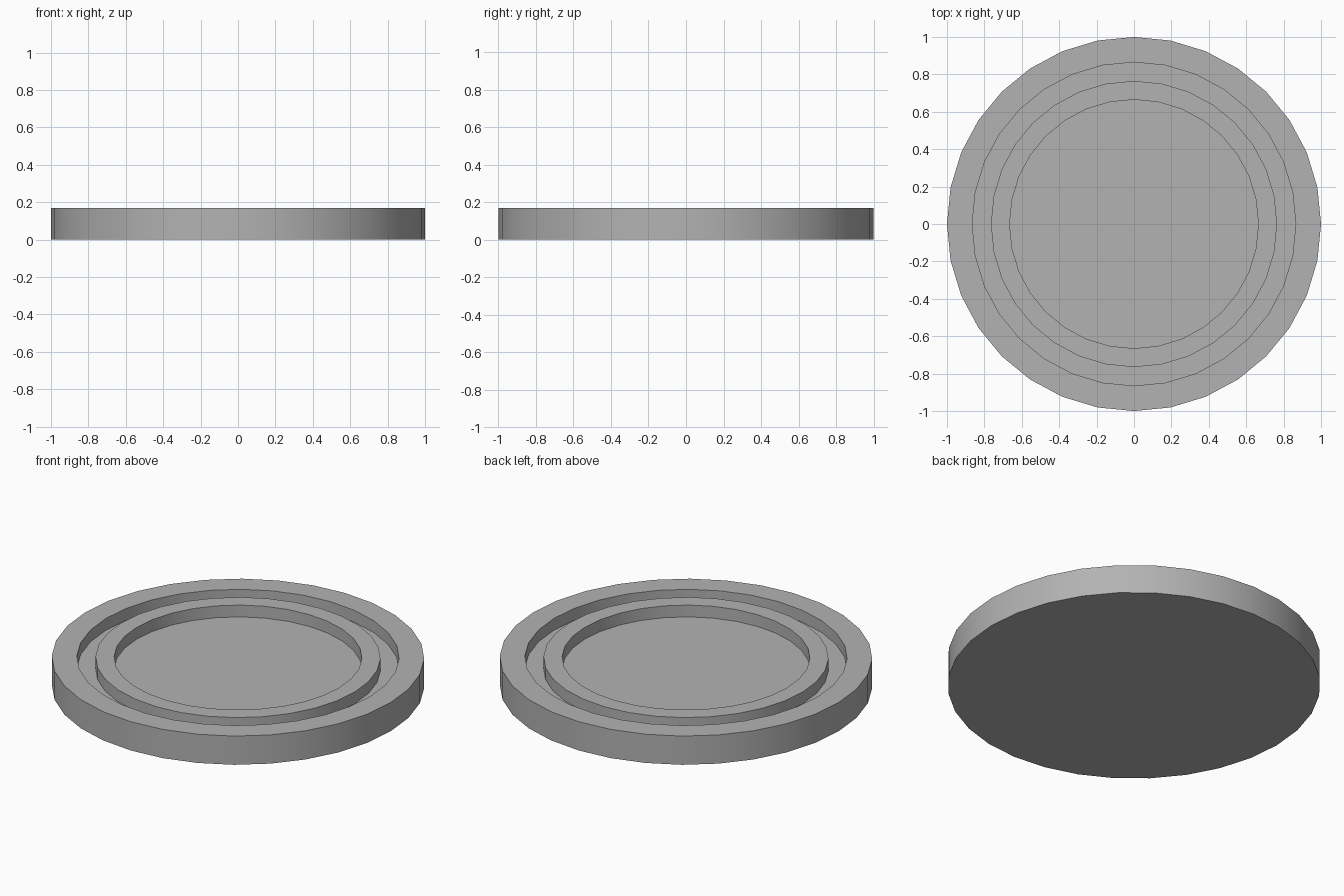
import bpy
import bmesh
import math
from mathutils import Matrix

SIDES = 32
TOP = 0.17
FLOOR = 0.10

cube = bpy.data.objects.get("Cube")
if cube:
    bpy.data.objects.remove(cube, do_unlink=True)

grey = bpy.data.materials.new("stone_grey")
grey.use_nodes = True
colour = (0.45, 0.45, 0.45, 1)
grey.diffuse_color = colour
grey.node_tree.nodes["Principled BSDF"].inputs["Base Color"].default_value = colour


def lathe(name, profile):
    """Spin a radius/height profile around z into a solid."""
    bm = bmesh.new()
    verts = [bm.verts.new((r, 0, z)) for r, z in profile]
    edges = [bm.edges.new(pair) for pair in zip(verts, verts[1:])]
    bmesh.ops.spin(bm, geom=verts + edges, cent=(0, 0, 0), axis=(0, 0, 1),
                   angle=math.tau, steps=SIDES, use_duplicate=False)
    bmesh.ops.remove_doubles(bm, verts=bm.verts, dist=0.0001)
    bmesh.ops.recalc_face_normals(bm, faces=bm.faces)
    mesh = bpy.data.meshes.new(name)
    bm.to_mesh(mesh)
    bm.free()
    mesh.materials.append(grey)
    obj = bpy.data.objects.new(name, mesh)
    bpy.context.collection.objects.link(obj)
    bpy.ops.object.select_all(action="DESELECT")
    obj.select_set(True)
    bpy.context.view_layer.objects.active = obj
    bpy.ops.object.shade_smooth_by_angle(angle=math.radians(30))
    return obj


# Round dish with a raised rim, a groove, an inner ring and a sunken centre
lathe("ringed_dish", [
    (0, 0), (1, 0), (1, TOP),
    (0.865, TOP), (0.865, FLOOR),
    (0.765, FLOOR), (0.765, TOP),
    (0.665, TOP), (0.665, FLOOR), (0, FLOOR),
])
